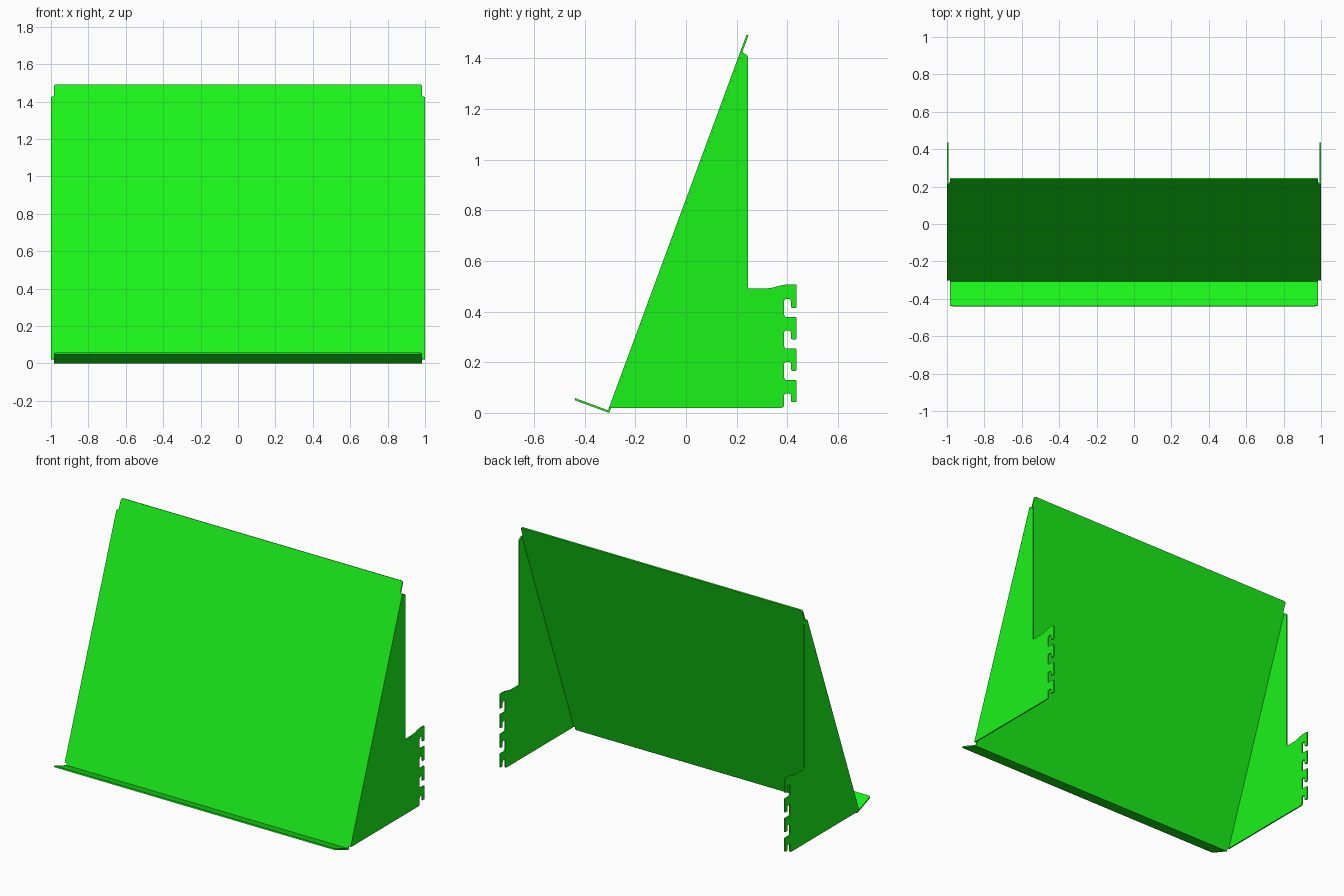
import bpy, bmesh
from mathutils import Vector

if "Cube" in bpy.data.objects:
    bpy.data.objects.remove(bpy.data.objects["Cube"])

T = 0.008                                   # sheet thickness
X, Y, Z = Vector((1, 0, 0)), Vector((0, 1, 0)), Vector((0, 0, 1))
SLOPE = Vector((0, 0.346, 0.938)).normalized()   # up along the sloped panel
OUT = X.cross(SLOPE)                             # panel's front normal
CORNER = Vector((0, -0.303, 0))                  # bend between panel and lip

green = bpy.data.materials.new("green_paint")
green.diffuse_color = (0.01, 0.9, 0.01, 1)
green.use_nodes = True
green.node_tree.nodes["Principled BSDF"].inputs["Base Color"].default_value = green.diffuse_color


def rounded(points, steps=4):
    """Outline of (u, v, radius) corners with the corners rounded."""
    out = []
    for i, (u, v, r) in enumerate(points):
        p = Vector((u, v))
        if r == 0:
            out.append(p)
            continue
        a = Vector(points[i - 1][:2]) - p
        b = Vector(points[(i + 1) % len(points)][:2]) - p
        a, b = p + a.normalized() * r, p + b.normalized() * r
        for k in range(steps + 1):
            t = k / steps
            out.append(a * (1 - t) ** 2 + p * 2 * t * (1 - t) + b * t * t)
    return out


def sheet(name, points, origin, u, v, thickness):
    """Flat sheet cut to an outline in the u, v plane."""
    bm = bmesh.new()
    face = bm.faces.new([bm.verts.new(origin + u * p.x + v * p.y) for p in rounded(points)])
    res = bmesh.ops.extrude_face_region(bm, geom=[face], use_keep_orig=True)
    moved = [e for e in res["geom"] if isinstance(e, bmesh.types.BMVert)]
    bmesh.ops.translate(bm, verts=moved, vec=u.cross(v) * thickness)
    bmesh.ops.recalc_face_normals(bm, faces=bm.faces)
    mesh = bpy.data.meshes.new(name)
    bm.to_mesh(mesh)
    bm.free()
    mesh.materials.append(green)
    obj = bpy.data.objects.new(name, mesh)
    bpy.context.collection.objects.link(obj)
    return obj


# Sloped panel, slightly narrower beyond the side bends
half = [(0.985, 0, 0), (0.985, 0.0213, 0), (1, 0.0213, 0),
        (1, 1.517, 0.006), (0.985, 1.517, 0.004), (0.985, 1.588, 0.015)]
sheet("sloped_panel", half + [(-x, s, r) for x, s, r in reversed(half)],
      CORNER, X, SLOPE, T)

# Front lip
sheet("front_lip", [(-0.985, T, 0), (0.985, T, 0), (0.985, 0.146, 0.015), (-0.985, 0.146, 0.015)],
      CORNER, X, OUT, -T)

# Side bracket with four hooks at the back edge, mirrored to the other side
side = [(-0.2956, 0.02, 0), (0.387, 0.02, 0.012)]
for i in range(4):
    b = 0.042 + 0.1243 * i
    side += [(0.387, b + 0.035, 0.012), (0.415, b + 0.035, 0.012),
             (0.415, b, 0.004), (0.437, b, 0.004)]
    if i < 3:
        side += [(0.437, b + 0.087, 0.004), (0.387, b + 0.087, 0.014)]
side += [(0.437, 0.507, 0.005), (0.385, 0.507, 0.025), (0.335, 0.491, 0.025),
         (0.245, 0.491, 0.008), (0.245, 1.41, 0.01), (0.222, 1.423, 0)]
bracket = sheet("side_brackets", side, Vector((1 - T, 0, 0)), Y, Z, T)
bracket.modifiers.new("mirror", 'MIRROR').use_axis[0] = True
